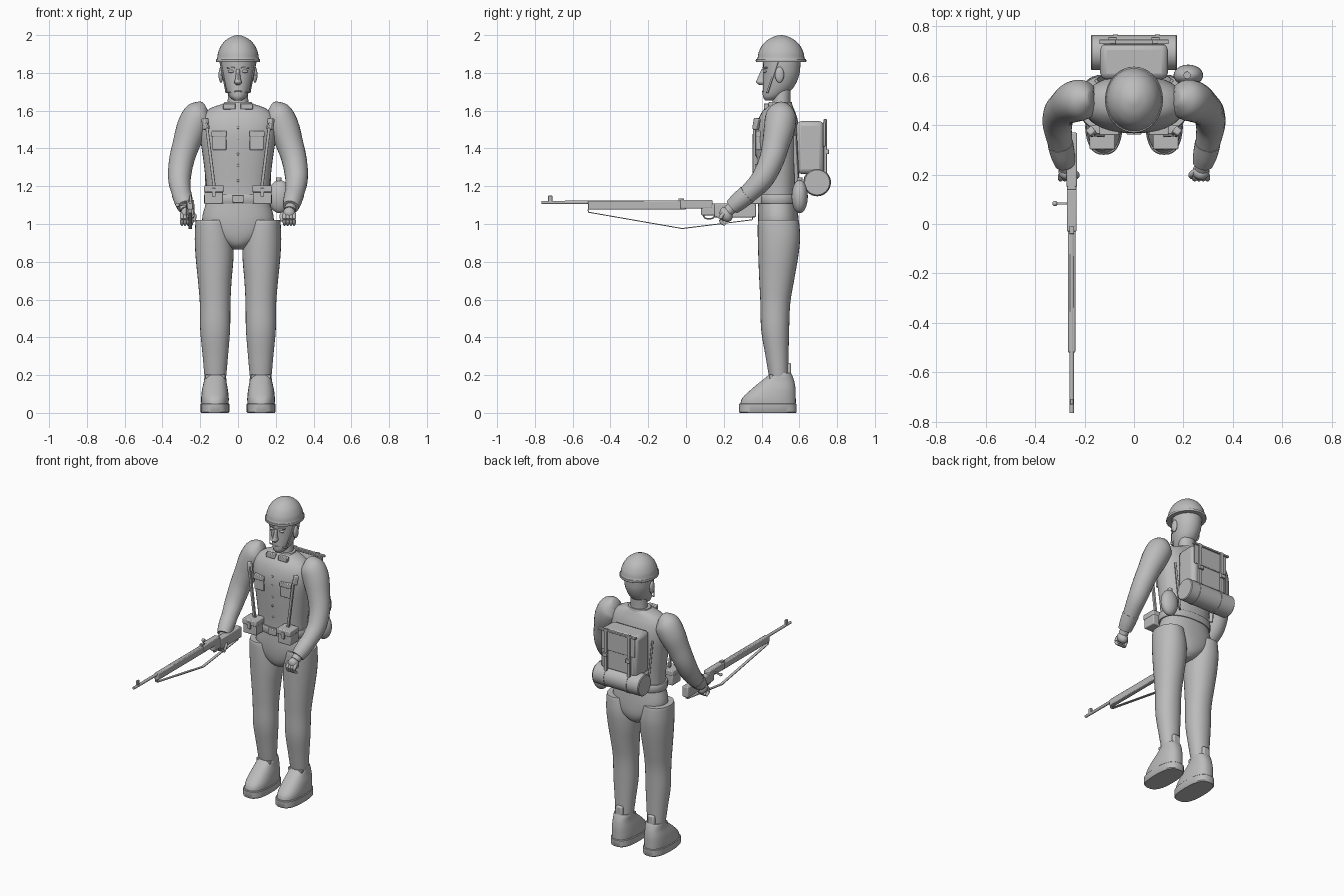
import bpy, bmesh, math
from mathutils import Vector, Matrix

grey = bpy.data.materials.new("plain grey")
grey.diffuse_color = (0.5, 0.5, 0.5, 1)


def finish(name, bm, smooth=True, bevel=0):
    bmesh.ops.recalc_face_normals(bm, faces=bm.faces)
    me = bpy.data.meshes.new(name)
    bm.to_mesh(me)
    bm.free()
    me.materials.append(grey)
    ob = bpy.data.objects.new(name, me)
    bpy.context.collection.objects.link(ob)
    if bevel:
        m = ob.modifiers.new("bevel", 'BEVEL')
        m.width, m.segments = bevel, 2
    if smooth:
        bpy.ops.object.select_all(action='DESELECT')
        ob.select_set(True)
        bpy.context.view_layer.objects.active = ob
        bpy.ops.object.shade_smooth_by_angle(angle=math.radians(40))
    return ob


def dense(rows, n=4):
    """Catmull-Rom interpolation of profile rows."""
    out = []
    for i in range(len(rows) - 1):
        a, b, c, d = (rows[max(0, min(len(rows) - 1, i + k))] for k in (-1, 0, 1, 2))
        for j in range(n):
            t = j / n
            out.append([q + 0.5 * t * (r - p + t * (2*p - 5*q + 4*r - s + t * (3*(q - r) + s - p)))
                        for p, q, r, s in zip(a, b, c, d)])
    return out + [rows[-1]]


def skin(name, rings, smooth=True):
    bm = bmesh.new()
    vs = [[bm.verts.new(p) for p in ring] for ring in rings]
    n = len(vs[0])
    for a, b in zip(vs, vs[1:]):
        for i in range(n):
            bm.faces.new((a[i], a[(i+1) % n], b[(i+1) % n], b[i]))
    bm.faces.new(vs[0][::-1])
    bm.faces.new(vs[-1])
    return finish(name, bm, smooth)


def loft(name, rows, power=2.0, n=32, curve=True):
    """Rows: z, centre x, centre y, half width, half depth."""
    def se(v):
        return math.copysign(abs(v) ** (2 / power), v)
    rings = []
    for z, cx, cy, rx, ry in (dense(rows) if curve else rows):
        rings.append([(cx + rx * se(math.cos(2*math.pi*i/n)), cy + ry * se(math.sin(2*math.pi*i/n)), z)
                      for i in range(n)])
    return skin(name, rings)


def tube(name, rows, n=20, curve=True):
    """Rows: x, y, z, radius."""
    rows = dense(rows) if curve else rows
    rings = []
    for k, (x, y, z, r) in enumerate(rows):
        d = Vector(rows[min(k+1, len(rows)-1)][:3]) - Vector(rows[max(k-1, 0)][:3])
        q = d.to_track_quat('Z', 'Y')
        rings.append([Vector((x, y, z)) + q @ Vector((r*math.cos(2*math.pi*i/n), r*math.sin(2*math.pi*i/n), 0))
                      for i in range(n)])
    return skin(name, rings)


def box(name, x0, x1, y0, y1, z0, z1, bevel=0.004):
    bm = bmesh.new()
    bmesh.ops.create_cube(bm, size=1, matrix=Matrix.Translation(((x0+x1)/2, (y0+y1)/2, (z0+z1)/2))
                          @ Matrix.Diagonal((abs(x1-x0), y1-y0, z1-z0, 1)))
    return finish(name, bm, True, bevel)


def bar(name, p, q, w, t, bevel=0.002):
    """Flat strap between two points."""
    p, q = Vector(p), Vector(q)
    d = q - p
    bm = bmesh.new()
    bmesh.ops.create_cube(bm, size=1, matrix=Matrix.Translation((p+q)/2) @ d.to_track_quat('Z', 'Y').to_matrix().to_4x4()
                          @ Matrix.Diagonal((w, t, d.length, 1)))
    return finish(name, bm, True, bevel)


def ball(name, c, r, rot=0, seg=16):
    bm = bmesh.new()
    bmesh.ops.create_uvsphere(bm, u_segments=seg, v_segments=seg // 2 + 2, radius=1,
                              matrix=Matrix.Translation(c) @ Matrix.Rotation(rot, 4, 'X') @ Matrix.Diagonal((*r, 1)))
    return finish(name, bm)


# Helmet with rim
loft("helmet", [(1.857, 0, .503, .112, .126), (1.859, 0, .503, .117, .133), (1.872, 0, .503, .117, .133),
                (1.876, 0, .503, .111, .125), (1.91, 0, .503, .105, .118), (1.95, 0, .503, .086, .097),
                (1.98, 0, .503, .056, .063), (1.996, 0, .503, .022, .025), (2.0, 0, .503, .003, .003)])

# Head, neck and face
loft("head", [(1.655, 0, .445, .022, .026), (1.675, 0, .46, .045, .053), (1.72, 0, .487, .067, .08),
              (1.78, 0, .503, .083, .094), (1.83, 0, .507, .089, .098), (1.88, 0, .507, .09, .1)])
loft("neck", [(1.58, 0, .505, .06, .052), (1.64, 0, .505, .055, .047), (1.72, 0, .51, .053, .045)])
loft("nose", [(1.735, 0, .405, .01, .015), (1.75, 0, .398, .02, .027), (1.77, 0, .402, .014, .024),
              (1.82, 0, .412, .009, .012)], n=12)
ball("mouth", (0, .415, 1.702), (.024, .012, .006))
for s in (-1, 1):
    ball("eye", (s*.036, .419, 1.808), (.018, .01, .008))
    bar("brow", (s*.016, .411, 1.826), (s*.058, .425, 1.828), .014, .008)
    ball("ear", (s*.09, .495, 1.79), (.013, .024, .042))
    bar("chin_strap", (s*.094, .485, 1.86), (s*.062, .43, 1.695), .005, .012)
bar("chin_strap_base", (-.062, .43, 1.697), (.062, .43, 1.697), .012, .006)

# Jacket body, standing collar and front details
loft("jacket", [(1.11, 0, .483, .165, .1), (1.2, 0, .485, .168, .103), (1.35, 0, .485, .185, .113),
                (1.48, 0, .485, .203, .117), (1.56, 0, .487, .195, .102), (1.61, 0, .493, .15, .078),
                (1.635, 0, .5, .085, .06), (1.645, 0, .503, .065, .052)], 2.3, 40)
loft("collar", [(1.60, 0, .495, .082, .07), (1.63, 0, .497, .078, .066), (1.645, 0, .5, .072, .06)], 2.2)
for z in (1.23, 1.31, 1.37, 1.45, 1.51):
    ball("button", (0, .371 if z > 1.3 else .379, z), (.007, .006, .007), seg=10)
for s in (-1, 1):
    box("collar_flap", s*.013, s*.08, .412, .44, 1.607, 1.638)
    box("chest_pocket", s*.062, s*.135, .368, .405, 1.392, 1.47)
    box("pocket_flap", s*.06, s*.14, .36, .405, 1.462, 1.492)
    # Webbing straps
    bar("front_strap", (s*.125, .36, 1.19), (s*.168, .362, 1.535), .016, .016)
    bar("front_strap_end", (s*.168, .368, 1.5), (s*.176, .378, 1.56), .03, .03, .006)
    bar("rear_strap", (s*.15, .575, 1.47), (s*.125, .592, 1.14), .024, .012)
    # Belt pouches
    box("pouch", s*.08, s*.178, .31, .40, 1.105, 1.175, .006)
    box("pouch_flap", s*.076, s*.18, .302, .40, 1.168, 1.205, .006)
    box("pouch_tab", s*.118, s*.138, .297, .31, 1.145, 1.19, .002)
loft("belt", [(1.108, 0, .484, .176, .109), (1.112, 0, .484, .179, .112), (1.152, 0, .484, .179, .112),
              (1.157, 0, .484, .176, .109)], 2.3, 40, False)
box("buckle", -.03, .03, .362, .38, 1.112, 1.154)

# Hips and legs
loft("hips", [(.865, 0, .495, .035, .05), (.89, 0, .493, .075, .085), (.94, 0, .492, .15, .104),
              (1.02, 0, .488, .19, .108), (1.12, 0, .485, .166, .102)], 2.2, 40)
for s in (-1, 1):
    loft("trouser_leg", [(1.02, s*.135, .49, .088, .106), (1.0, s*.134, .49, .092, .11),
                         (.92, s*.128, .492, .101, .112), (.82, s*.124, .488, .1, .105),
                         (.7, s*.123, .48, .089, .092), (.58, s*.121, .473, .081, .079),
                         (.44, s*.121, .472, .079, .074), (.3, s*.12, .482, .067, .061),
                         (.2, s*.12, .49, .058, .052), (.18, s*.12, .492, .054, .048)], 2.1)
    # Boots
    loft("boot_sole", [(0, s*.122, .433, .072, .148), (.006, s*.122, .433, .077, .153),
                       (.046, s*.122, .433, .077, .153), (.05, s*.122, .433, .073, .149)], 2.6, 36, False)
    loft("boot", [(.045, s*.122, .434, .072, .147), (.08, s*.122, .44, .073, .141),
                  (.125, s*.122, .463, .068, .117), (.165, s*.121, .484, .06, .09),
                  (.195, s*.12, .498, .057, .066), (.21, s*.12, .503, .053, .054)], 2.4, 36)
    box("boot_heel_tab", s*.095, s*.145, .525, .557, .16, .265, .01)
    bar("boot_cuff", (s*.12-.052, .45, .193), (s*.12+.052, .45, .193), .018, .02)

    # Arms and hands
    tube("sleeve", [(s*.17, .51, 1.615, .03), (s*.185, .508, 1.605, .055), (s*.21, .503, 1.575, .08),
                    (s*.242, .495, 1.51, .083), (s*.275, .475, 1.42, .072), (s*.3, .45, 1.33, .066),
                    (s*.31, .405, 1.24, .06), (s*.302, .345, 1.175, .052), (s*.29, .295, 1.13, .047)], 24)
    tube("cuff", [(s*.298, .325, 1.157, .052), (s*.288, .28, 1.12, .049), (s*.279, .245, 1.09, .042)], 24)
    tube("wrist", [(s*.283, .265, 1.105, .03), (s*.275, .225, 1.07, .03)], curve=False)
    ball("palm", (s*.271, .212, 1.05), (.035, .032, .042), .5)
    for k in range(4):
        x = s * (.246 + .017 * k)
        tube("finger", [(x, .2, 1.055, .01), (x, .184, 1.035, .011), (x, .188, 1.01, .01),
                        (x, .208, .996, .007)], 10)
    tube("thumb", [(s*.25, .215, 1.06, .012), (s*.232, .2, 1.045, .012), (s*.232, .19, 1.015, .008)], 10)

# Backpack, flap, straps and bed roll
box("backpack", -.137, .137, .585, .73, 1.265, 1.545, .025)
box("backpack_flap", -.125, .125, .725, .738, 1.41, 1.54, .004)
bar("flap_rail", (-.14, .737, 1.545), (.14, .737, 1.545), .018, .012)
for s in (-1, 1):
    box("backpack_strap", s*.075, s*.098, .728, .746, 1.27, 1.555, .003)
    box("backpack_buckle", s*.07, s*.104, .74, .757, 1.37, 1.395, .003)
    tube("roll_strap", [(s*.085, .694, 1.22, .0735), (s*.085+.02, .694, 1.22, .0735)], 32, False)
tube("bed_roll", [(-.175, .694, 1.22, .066), (-.17, .694, 1.22, .071),
                  (.17, .694, 1.22, .071), (.175, .694, 1.22, .066)], 32, False)

# Water bottle
ball("water_bottle", (.22, .602, 1.145), (.06, .043, .088), seg=24)
tube("bottle_cap", [(.215, .602, 1.22, .015), (.215, .602, 1.247, .015)], 12, False)

# Rifle
X = -.252
tube("barrel", [(X, -.765, 1.114, .009), (X, 0, 1.114, .011)], 14, False)
box("forestock", X-.015, X+.015, -.52, 0, 1.077, 1.122, .005)
box("receiver", X-.02, X+.02, -.03, .14, 1.082, 1.128, .005)
box("stock_grip", X-.019, X+.019, .08, .2, 1.045, 1.108, .008)
box("butt", X-.022, X+.022, .15, .37, 1.035, 1.108, .006)
box("front_sight", X-.007, X+.007, -.73, -.708, 1.118, 1.15, .002)
box("rear_sight", X-.01, X+.01, -.04, -.01, 1.12, 1.136, .002)
bar("bolt_handle", (X, .083, 1.105), (X-.062, .083, 1.1), .01, .01)
ball("bolt_knob", (X-.068, .083, 1.1), (.011, .011, .011), seg=12)
tube("trigger_guard", [(X, .09, 1.06, .004), (X, .1, 1.032, .004), (X, .14, 1.03, .004), (X, .155, 1.05, .004)], 8)
sling = [(X, -.52, 1.077), (X, -.515, 1.062), (X, -.02, .976), (X, .35, 1.022), (X, .355, 1.04)]
for a, b in zip(sling, sling[1:]):
    bar("sling", a, b, .018, .005, 0)
